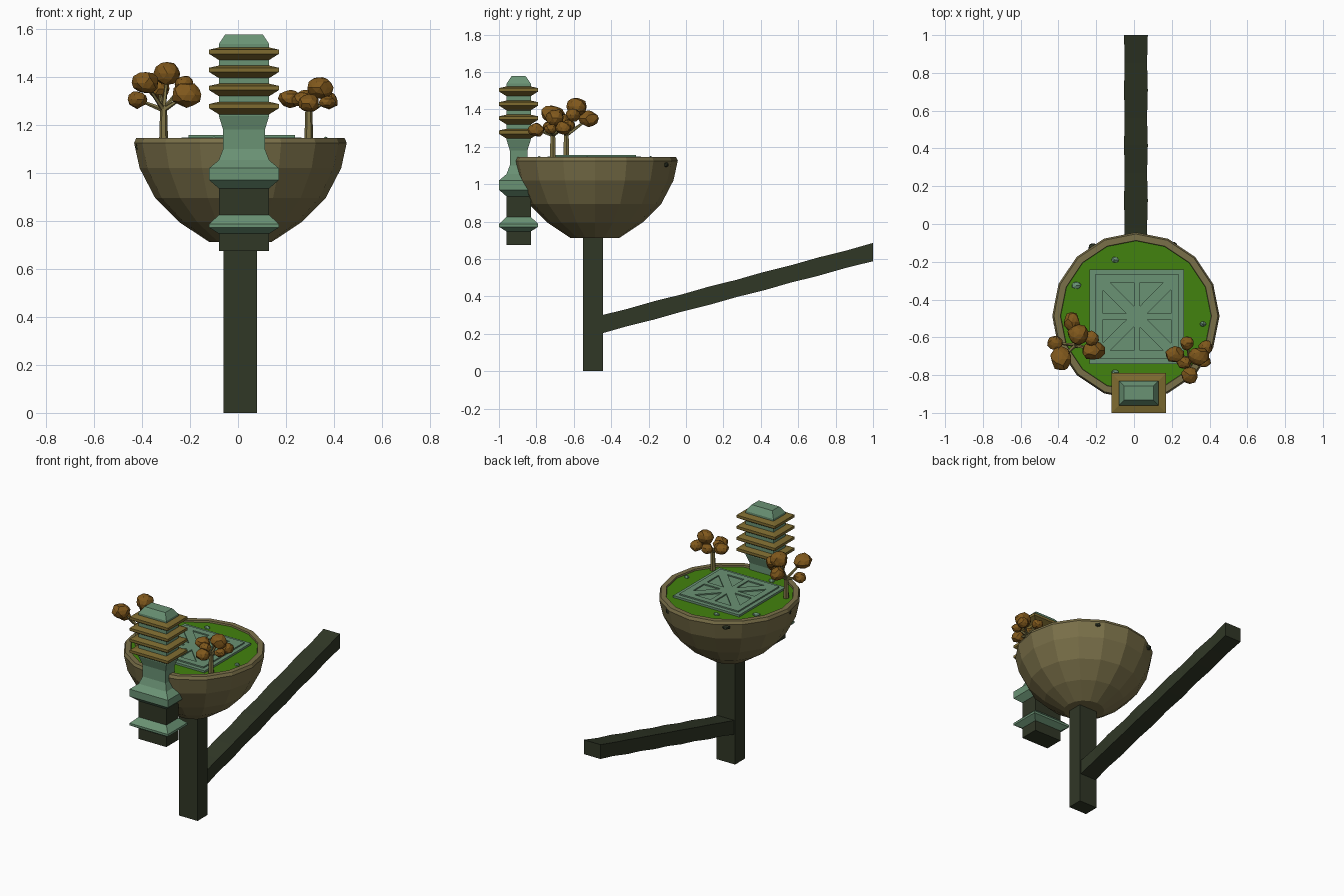
import bpy, bmesh, math, random
from mathutils import Vector

if "Cube" in bpy.data.objects:
    bpy.data.objects.remove(bpy.data.objects["Cube"])

random.seed(4)


def mat(name, r, g, b):
    lin = lambda c: ((c / 255 + 0.055) / 1.055) ** 2.4 if c > 10 else c / 255 / 12.92
    m = bpy.data.materials.new(name)
    m.diffuse_color = (lin(r), lin(g), lin(b), 1)
    m.use_nodes = True
    m.node_tree.nodes["Principled BSDF"].inputs["Base Color"].default_value = m.diffuse_color
    return m


JADE = mat("jade_stone", 106, 146, 116)
TAN = mat("tan_stone", 122, 112, 73)
GOLD = mat("gold_brown_trim", 126, 107, 48)
DARK = mat("dark_stone", 48, 55, 38)
GRASS = mat("grass_green", 66, 130, 14)
LEAF = mat("autumn_leaf", 128, 88, 28)
BARK = mat("pale_bark", 128, 117, 70)


def finish(name, bm, *mats):
    bmesh.ops.recalc_face_normals(bm, faces=bm.faces[:])
    me = bpy.data.meshes.new(name)
    bm.to_mesh(me)
    bm.free()
    ob = bpy.data.objects.new(name, me)
    for m in mats:
        me.materials.append(m)
    bpy.context.collection.objects.link(ob)
    return ob


def loft(bm, rings, slots=None, cap=True):
    """Bridge a list of equal-length point loops."""
    vs = [[bm.verts.new(p) for p in r] for r in rings]
    n = len(vs[0])
    for i in range(len(vs) - 1):
        for j in range(n):
            k = (j + 1) % n
            f = bm.faces.new((vs[i][j], vs[i][k], vs[i + 1][k], vs[i + 1][j]))
            f.material_index = slots[i] if slots else 0
    if cap:
        f = bm.faces.new(vs[0])
        f.material_index = slots[0] if slots else 0
        f = bm.faces.new(vs[-1])
        f.material_index = slots[-1] if slots else 0


def circle(cx, cy, z, r, n):
    return [(cx + r * math.cos(2 * math.pi * i / n), cy + r * math.sin(2 * math.pi * i / n), z)
            for i in range(n)]


def rect(cx, cy, z, hx, hy):
    return [(cx + sx * hx, cy + sy * hy, z) for sx, sy in ((-1, -1), (1, -1), (1, 1), (-1, 1))]


def slab(name, cx, cy, z0, z1, hx, hy, m):
    bm = bmesh.new()
    loft(bm, [rect(cx, cy, z0, hx, hy), rect(cx, cy, z1, hx, hy)])
    return finish(name, bm, m)


def rod(bm, a, b, ra, rb, n=6):
    a, b = Vector(a), Vector(b)
    q = (b - a).to_track_quat('Z', 'Y')
    loft(bm, [[p + q @ Vector(c) for c in circle(0, 0, 0, r, n)] for p, r in ((a, ra), (b, rb))])


def lump(bm, c, size, jitter, sub=2):
    """Irregular faceted blob."""
    res = bmesh.ops.create_icosphere(bm, subdivisions=sub, radius=1)
    for v in res['verts']:
        k = 1 + random.uniform(-jitter, jitter)
        v.co = Vector([c[i] + v.co[i] * size[i] * k for i in range(3)])


BX, BY = 0.01, -0.487

# Bowl: 16-sided, open rim
bm = bmesh.new()
profile = [(0.13, 0.712), (0.255, 0.795), (0.355, 0.895), (0.42, 1.02), (0.443, 1.125),
           (0.434, 1.145), (0.40, 1.145), (0.395, 1.12)]
loft(bm, [circle(BX, BY, z, r, 16) for r, z in profile], cap=False)
bm.faces.new([v for v in bm.verts if v.co.z < 0.72])
finish("bowl", bm, TAN)

# Grass filling the bowl
bm = bmesh.new()
bm.faces.new([bm.verts.new(p) for p in circle(BX, BY, 1.134, 0.402, 16)])
g = finish("grass", bm, GRASS)
if g.data.polygons[0].normal.z < 0:
    g.data.flip_normals()

# Plaza: base slab, raised panel with eight triangular recesses
slab("plaza_base", 0.015, -0.49, 1.12, 1.148, 0.25, 0.25, JADE)
panel = slab("plaza_panel", 0.015, -0.49, 1.14, 1.157, 0.222, 0.222, JADE)
bm = bmesh.new()
tri = [(0.14, 0.18), (0.016, 0.18), (0.016, 0.055)]
for sx in (-1, 1):
    for sy in (-1, 1):
        for swap in (0, 1):
            pts = [(b, a) if swap else (a, b) for a, b in tri]
            loft(bm, [[(0.015 + sx * x, -0.49 + sy * y, z) for x, y in pts] for z in (1.149, 1.2)])
cutter = finish("plaza_cutter", bm, JADE)
cutter.hide_render = True
cutter.hide_viewport = True
mod = panel.modifiers.new("recesses", 'BOOLEAN')
mod.operation, mod.object, mod.solver = 'DIFFERENCE', cutter, 'EXACT'

# Post under the bowl
slab("post", BX, -0.498, 0, 0.72, 0.07, 0.053, DARK)

# Sloping arm, slightly uneven segments
bm = bmesh.new()
rings = []
for i in range(11):
    t = i / 10
    y, z = -0.46 + 1.46 * t, 0.248 + 0.389 * t
    hx = 0.063 - 0.004 * (i % 2)
    hz = 0.049 - 0.003 * (i % 2)
    rings.append([(BX + sx * hx, y, z + sz * hz) for sx, sz in ((-1, -1), (1, -1), (1, 1), (-1, 1))])
loft(bm, rings)
finish("sloping_arm", bm, DARK)

# Tower: stacked rectangular rings (height, offset, colour slot above it)
J, D, G = 0, 1, 2
steps = [(0.675, 0, D), (0.747, 0, J), (0.772, 0.04, J), (0.787, 0.04, J), (0.825, 0, D),
         (0.935, 0, J), (0.97, 0.04, J), (1.02, 0.04, J), (1.053, 0, J), (1.10, -0.018, J),
         (1.18, -0.018, J), (1.238, 0, J)]
for k in range(4):
    z = 1.282 + 0.0755 * k
    steps += [(z - 0.038, 0, G), (z - 0.013, 0.04, G), (z + 0.005, 0.04, G), (z + 0.014, 0, J)]
steps += [(1.537, 0, J), (1.57, -0.022, J), (1.577, -0.027, J)]
bm = bmesh.new()
loft(bm, [rect(0.025, -0.895, z, 0.105 + o, 0.065 + o) for z, o, s in steps],
     [s for z, o, s in steps[:-1]])
finish("tower", bm, JADE, DARK, GOLD)

# Trees: trunk, branches, leaf clumps (x, y, z, radius)
trees = {
    "left": ((-0.31, -0.64), [
        (-0.295, -0.585, 1.415, 0.058), (-0.385, -0.715, 1.375, 0.058), (-0.42, -0.63, 1.305, 0.042),
        (-0.33, -0.52, 1.35, 0.047), (-0.215, -0.67, 1.325, 0.056), (-0.225, -0.605, 1.37, 0.04)]),
    "right": ((0.295, -0.712), [
        (0.342, -0.70, 1.355, 0.05), (0.215, -0.69, 1.31, 0.044), (0.38, -0.655, 1.30, 0.038),
        (0.28, -0.63, 1.315, 0.034), (0.295, -0.80, 1.29, 0.042), (0.265, -0.735, 1.305, 0.036),
        (0.372, -0.725, 1.295, 0.033)]),
}
for side, ((tx, ty), clumps) in trees.items():
    bm = bmesh.new()
    rod(bm, (tx, ty, 1.12), (tx, ty, 1.28), 0.019, 0.014)
    for x, y, z, r in clumps:
        rod(bm, (tx, ty, 1.262), (x, y, z), 0.011, 0.005, 5)
    finish(side + "_tree_trunk", bm, BARK)
    bm = bmesh.new()
    for x, y, z, r in clumps:
        s = [r * random.uniform(0.9, 1.12), r * random.uniform(0.9, 1.12), r * random.uniform(0.8, 0.95)]
        lump(bm, (x, y, z), s, 0.1)
    finish(side + "_tree_leaves", bm, LEAF)

# Small stones on the grass
bm = bmesh.new()
for x, y, r in ((-0.305, -0.325, 0.027), (-0.10, -0.19, 0.023), (0.365, -0.53, 0.019), (-0.10, -0.785, 0.02)):
    lump(bm, (x, y, 1.136), (r, r * 0.8, 0.014), 0.12, 1)
finish("grass_stones", bm, JADE)

# Dark chips in the bowl's outer wall
bm = bmesh.new()
for deg, z, r in ((62, 1.105, 0.022), (122, 1.105, 0.03), (185, 1.11, 0.016)):
    a = math.radians(deg)
    lump(bm, (BX + 0.424 * math.cos(a), BY + 0.424 * math.sin(a), z), (r, r, 0.018), 0.1, 1)
finish("bowl_chips", bm, DARK)
